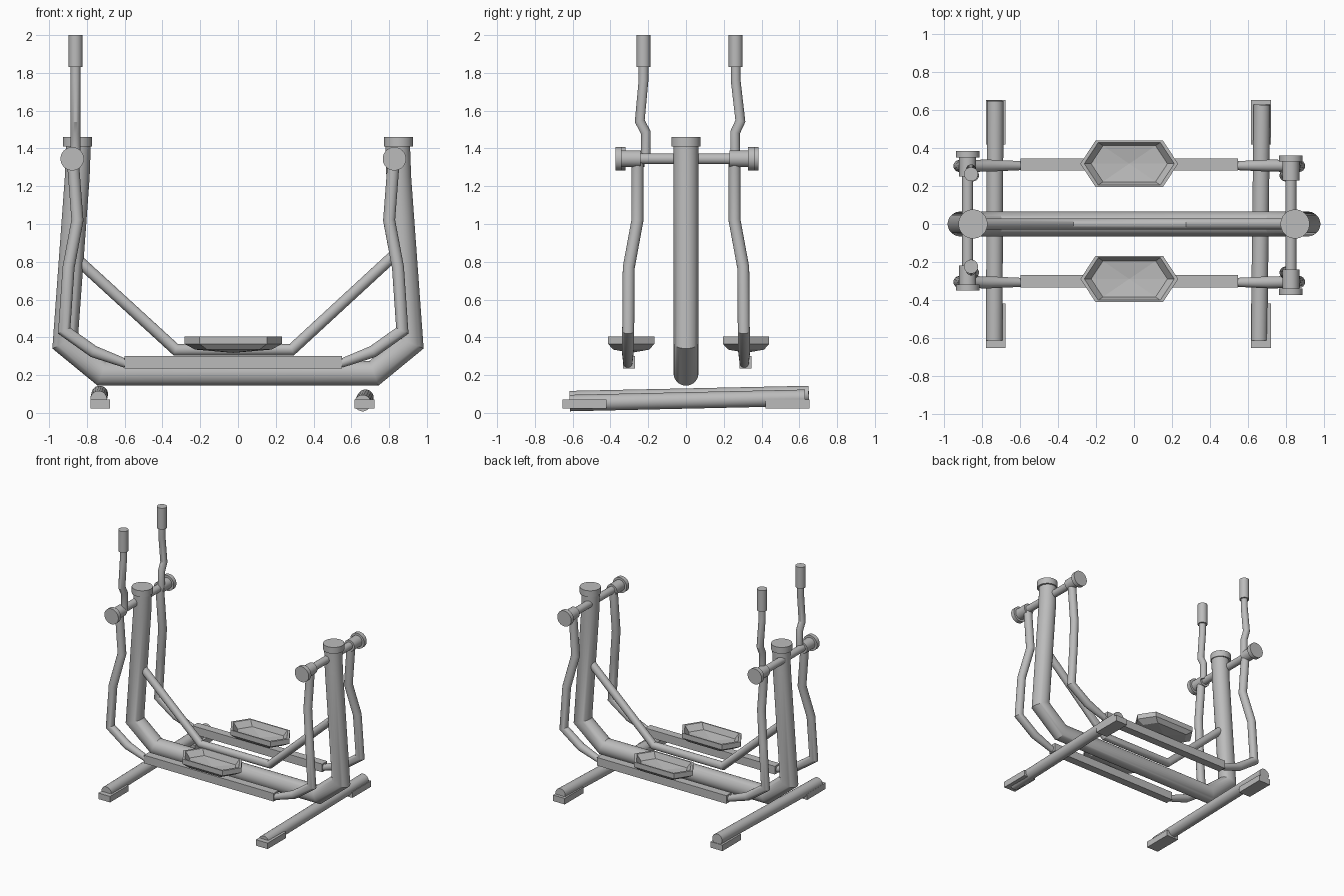
import bpy, bmesh, math
from mathutils import Vector

if "Cube" in bpy.data.objects:
    bpy.data.objects.remove(bpy.data.objects["Cube"])

grey = bpy.data.materials.new("plain_grey")
grey.use_nodes = True
COLOR = (0.5, 0.5, 0.5, 1)
grey.diffuse_color = COLOR
grey.node_tree.nodes["Principled BSDF"].inputs["Base Color"].default_value = COLOR

CX = -0.025   # middle of the swinging parts
CY = 0.005


def finish(bm, name, smooth=True):
    bmesh.ops.recalc_face_normals(bm, faces=bm.faces)
    mesh = bpy.data.meshes.new(name)
    bm.to_mesh(mesh)
    bm.free()
    mesh.materials.append(grey)
    obj = bpy.data.objects.new(name, mesh)
    bpy.context.collection.objects.link(obj)
    if smooth:
        bpy.ops.object.select_all(action='DESELECT')
        obj.select_set(True)
        bpy.context.view_layer.objects.active = obj
        bpy.ops.object.shade_smooth_by_angle(angle=math.radians(30))
    return obj


def tube(name, points, radius, sides=20, end_scale=1.0):
    """Capped round tube with mitred corners."""
    pts = [Vector(p) for p in points]
    dirs = [(b - a).normalized() for a, b in zip(pts, pts[1:])]
    side = dirs[0].orthogonal().normalized()
    up = dirs[0].cross(side)
    ring = [pts[0] + radius * (math.cos(a) * side + math.sin(a) * up)
            for a in (2 * math.pi * i / sides for i in range(sides))]
    bm = bmesh.new()
    rings = [[bm.verts.new(p) for p in ring]]
    for i, d in enumerate(dirs):
        end = pts[i + 1]
        last = i == len(dirs) - 1
        n = d if last else (d + dirs[i + 1]).normalized()
        ring = [p + d * ((end - p).dot(n) / d.dot(n)) for p in ring]
        if last:
            ring = [end + (p - end) * end_scale for p in ring]
        rings.append([bm.verts.new(p) for p in ring])
    for a, b in zip(rings, rings[1:]):
        for k in range(sides):
            j = (k + 1) % sides
            bm.faces.new((a[k], a[j], b[j], b[k]))
    bm.faces.new(rings[0])
    bm.faces.new(rings[-1])
    return finish(bm, name)


def box(name, lo, hi):
    bm = bmesh.new()
    bmesh.ops.create_cube(bm, size=1)
    for v in bm.verts:
        v.co = Vector([(l + h) / 2 + c * (h - l) for l, h, c in zip(lo, hi, v.co)])
    return finish(bm, name, False)


def pedal(name, x, y):
    """Hexagonal tray: underside, wall, rim and sunken floor."""
    outline = [(-0.258, 0), (-0.178, -0.122), (0.178, -0.122),
               (0.258, 0), (0.178, 0.122), (-0.178, 0.122)]
    profile = [(0.78, 0.335), (1, 0.365), (1, 0.405), (0.92, 0.405), (0.78, 0.36)]
    bm = bmesh.new()
    rings = [[bm.verts.new((x + px * s, y + py * s, z)) for px, py in outline]
             for s, z in profile]
    for a, b in zip(rings, rings[1:]):
        for k in range(6):
            j = (k + 1) % 6
            bm.faces.new((a[k], a[j], b[j], b[k]))
    for ring, z in ((rings[0], 0.318), (rings[-1], 0.345)):
        tip = bm.verts.new((x, y, z))
        for k in range(6):
            bm.faces.new((ring[k], ring[(k + 1) % 6], tip))
    return finish(bm, name, False)


# Main U-shaped frame
half = [(0.72, 0.21), (0.915, 0.37), (0.851, 1.25), (0.845, 1.42)]
path = [(-x, 0, z) for x, z in reversed(half)] + [(x, 0, z) for x, z in half]
tube("main_frame", path, 0.066, 28)

# Brace running from post to post
tube("brace", [(-0.86, 0, 0.82), (-0.33, 0, 0.335),
               (0.285, 0, 0.335), (0.86, 0, 0.865)], 0.03)

for sx, end in ((-1, "right"), (1, "left")):
    tube(end + "_post_cap", [(sx * 0.85, 0, 1.41), (sx * 0.85, 0, 1.46)], 0.077, 28)

    # Axle with sleeves and end caps
    ax = CX + sx * 0.853
    shift = -sx * 0.011
    tube(end + "_axle", [(ax, -0.35, 1.345), (ax, 0.35, 1.345)], 0.029)
    for sy, row in ((-1, "front"), (1, "back")):
        y0, y1, y2 = [CY + shift + sy * d for d in (0.235, 0.335, 0.368)]
        tube(f"{end}_{row}_sleeve", [(ax, y0, 1.345), (ax, y1, 1.345)], 0.045)
        tube(f"{end}_{row}_axle_cap", [(ax, y1, 1.345), (ax, y2, 1.345)], 0.062, 28)

        # Swing arm bending down to the foot rail
        arm = [(0.85, 0.257, 1.345), (0.825, 0.257, 1.02), (0.872, 0.303, 0.77),
               (0.895, 0.306, 0.435), (0.74, 0.308, 0.325), (0.57, 0.308, 0.262)]
        tube(f"{end}_{row}_swing_arm",
             [(CX + sx * x, sy * y, z) for x, y, z in arm], 0.032, 20, 0.75)

# Foot rails and pedals
for sy, row in ((-1, "front"), (1, "back")):
    ry = 0.006 + sy * 0.308
    box(row + "_foot_rail", (-0.6, ry - 0.032, 0.235), (0.55, ry + 0.032, 0.3))
    pedal(row + "_pedal", CX, 0.014 + sy * 0.304)

# Handles with grips
for row, y0, y1, y2 in (("front", -0.213, -0.245, -0.225), ("back", 0.26, 0.288, 0.263)):
    x = -0.86
    tube(row + "_handle", [(x, y0, 1.345), (x, y0, 1.485), (x, y1, 1.545),
                           (x, y2, 1.76), (x, y2, 1.85)], 0.026)
    tube(row + "_grip", [(x, y2, 1.83), (x, y2, 2)], 0.037, 24)

# Floor bars with rubber feet
for end, x0, x1, z0, z1, y1 in (("right", -0.738, -0.732, 0.073, 0.1, 0.65),
                                ("left", 0.66, 0.675, 0.052, 0.08, 0.63)):
    tube(end + "_floor_bar", [(x0, -0.615, z0), (x1, y1, z1)], 0.044)
    xm = CX - 0.005 + (-0.7 if end == "right" else 0.7)
    for sy, row in ((-1, "front"), (1, "back")):
        ys = sorted((sy * 0.42, sy * 0.655))
        box(f"{end}_{row}_foot", (xm - 0.052, ys[0], 0.022), (xm + 0.052, ys[1], 0.07))
